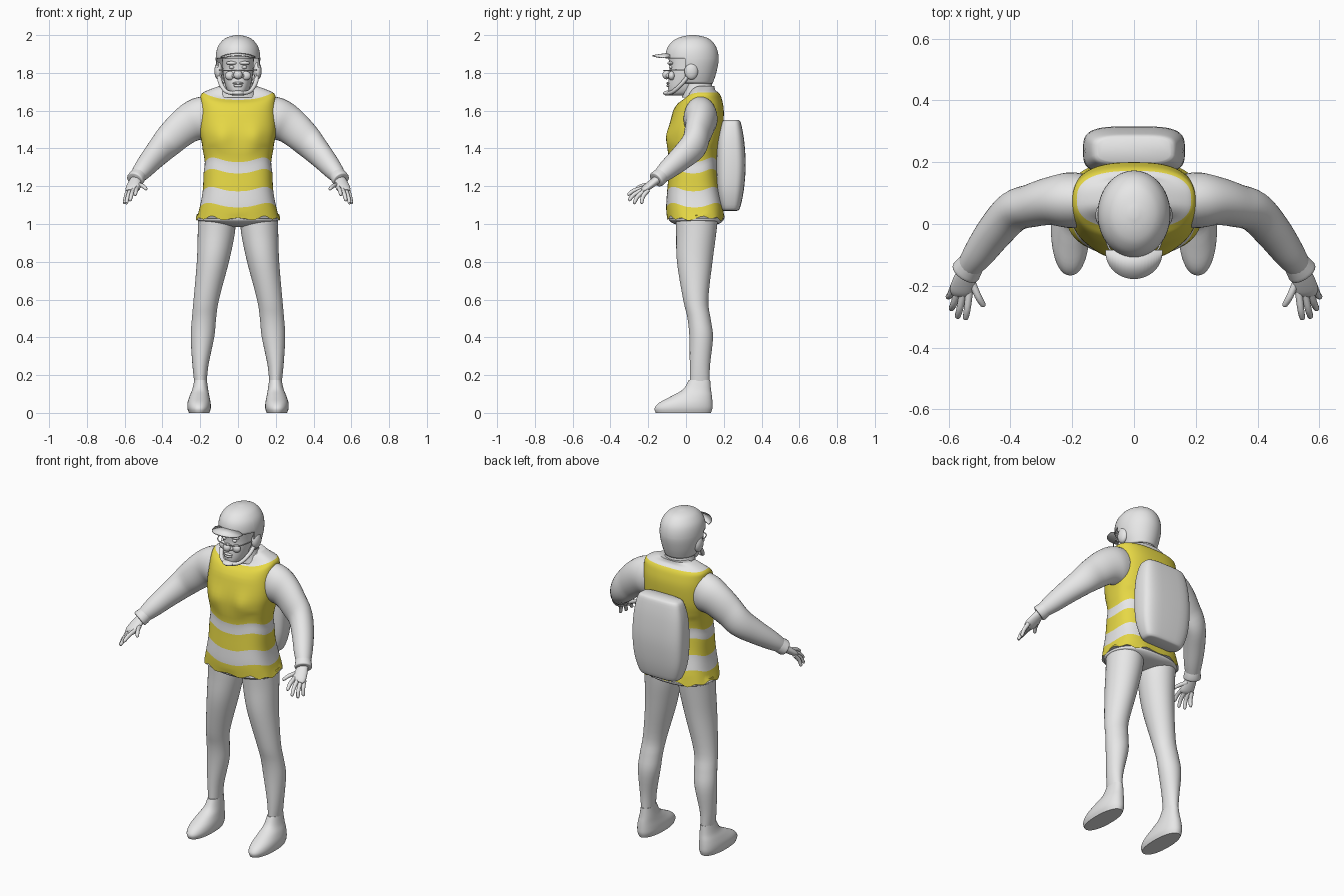
import bpy, bmesh, math
from mathutils import Vector, Matrix

if "Cube" in bpy.data.objects:
    bpy.data.objects.remove(bpy.data.objects["Cube"], do_unlink=True)


def material(name, colour):
    mat = bpy.data.materials.new(name)
    mat.use_nodes = True
    mat.diffuse_color = colour
    mat.node_tree.nodes["Principled BSDF"].inputs["Base Color"].default_value = colour
    return mat


GREY = material("light grey", (0.8, 0.8, 0.8, 1))
YELLOW = material("safety yellow", (0.8, 0.69, 0.06, 1))


def finish(name, bm, mirror=False, thickness=0):
    """Turn a bmesh into a smooth object, optionally mirrored or thickened."""
    bmesh.ops.recalc_face_normals(bm, faces=bm.faces[:])
    mesh = bpy.data.meshes.new(name)
    bm.to_mesh(mesh)
    bm.free()
    mesh.materials.append(GREY)
    mesh.materials.append(YELLOW)
    obj = bpy.data.objects.new(name, mesh)
    bpy.context.collection.objects.link(obj)
    bpy.ops.object.select_all(action="DESELECT")
    obj.select_set(True)
    bpy.context.view_layer.objects.active = obj
    bpy.ops.object.shade_smooth_by_angle(angle=math.radians(50))
    if thickness:
        obj.modifiers.new("thickness", "SOLIDIFY").thickness = thickness
    if mirror:
        obj.modifiers.new("mirror", "MIRROR").use_clip = False
    return obj


def smooth_rows(rows, steps=4):
    """Catmull-Rom interpolation through rows of numbers."""
    result = []
    last = len(rows) - 1
    for i in range(last):
        quad = (rows[max(i - 1, 0)], rows[i], rows[i + 1], rows[min(i + 2, last)])
        for s in range(steps):
            t = s / steps
            result.append([
                b + t * (c - a + t * (2 * a - 5 * b + 4 * c - d + t * (3 * (b - c) + d - a))) / 2
                for a, b, c, d in zip(*quad)])
    return result + [list(rows[-1])]


def skin(loops, colour=lambda row: 0, caps=True):
    """Bridge consecutive loops of points with quads."""
    bm = bmesh.new()
    rings = [[bm.verts.new(p) for p in loop] for loop in loops]
    for row, (low, high) in enumerate(zip(rings, rings[1:])):
        for k in range(len(low)):
            face = bm.faces.new((low[k - 1], low[k], high[k], high[k - 1]))
            face.material_index = colour(row)
    if caps:
        bm.faces.new(rings[0][::-1])
        top = bm.faces.new(rings[-1])
        top.material_index = 0
    return bm


def curved(value, power):
    return math.copysign(abs(value) ** (2 / power), value)


def level_loops(rows, power=2, sides=40):
    """Horizontal rings from rows of height, centre x, half width, front y, back y."""
    loops = []
    for z, cx, rx, front, back in rows:
        loop = []
        for k in range(sides):
            a = math.tau * k / sides
            loop.append(Vector((cx + rx * curved(math.cos(a), power),
                                (front + back) / 2 + (back - front) / 2 * curved(math.sin(a), power), z)))
        loops.append(loop)
    return loops


def column(name, rows, power=2, mirror=False):
    return finish(name, skin(level_loops(smooth_rows(rows), power)), mirror)


def limb(name, rows, sides=20, mirror=True):
    """Tube along a path from rows of x, y, z, sideways radius, upward radius."""
    rows = smooth_rows(rows)
    points = [Vector(r[:3]) for r in rows]
    loops = []
    for i, row in enumerate(rows):
        along = points[min(i + 1, len(points) - 1)] - points[max(i - 1, 0)]
        side = along.cross(Vector((0, 0, 1))).normalized()
        up = side.cross(along).normalized()
        loops.append([points[i] + side * row[3] * math.cos(math.tau * k / sides)
                      + up * row[4] * math.sin(math.tau * k / sides) for k in range(sides)])
    return finish(name, skin(loops), mirror)


def ball(name, place, size, mirror=False):
    bm = bmesh.new()
    bmesh.ops.create_uvsphere(bm, u_segments=24, v_segments=14, radius=1,
                              matrix=Matrix.Translation(place) @ Matrix.Diagonal((*size, 1)))
    return finish(name, bm, mirror)


# Vest: rings sit on the stripe borders, so whole rows take one colour
vest = smooth_rows([
    (1.03, 0, .222, -.1, .205), (1.1, 0, .203, -.105, .195), (1.185, 0, .187, -.1, .178),
    (1.28, 0, .182, -.092, .167), (1.34, 0, .176, -.09, .167), (1.42, 0, .19, -.097, .18),
    (1.5, 0, .204, -.092, .195), (1.6, 0, .203, -.068, .2), (1.66, 0, .2, -.045, .19),
    (1.69, 0, .192, -.02, .177), (1.71, 0, .155, 0, .155), (1.73, 0, .1, .01, .15)])


def vest_colour(row):
    z = (vest[row][0] + vest[row + 1][0]) / 2
    stripe = 1.1 < z < 1.185 or 1.28 < z < 1.34
    return 0 if stripe or z > 1.695 else 1


vest_loops = level_loops(vest, 2.6, 64)
for loop in vest_loops:
    for k, p in enumerate(loop):
        a = math.tau * k / len(loop)
        front = max(0, -math.sin(a))
        z = p.z
        # chest swell, scooped neckline, sagging stripes and ragged hem
        p.y -= 0.016 * front * math.exp(-((abs(p.x) - .09) / .05) ** 2 - ((z - 1.46) / .06) ** 2)
        if z > 1.6:
            p.z -= 0.4 * (z - 1.6) * front ** 2
        elif 1.05 < z < 1.4:
            p.z -= 0.012 * math.cos(4 * a)
        elif z < 1.05:
            p.z += 0.008 * math.sin(11 * a) + 0.006 * math.sin(5 * a)
finish("vest", skin(vest_loops, vest_colour))

# Shorts peeking out under the vest
column("shorts", [(.985, 0, .05, .0, .1), (1.0, 0, .13, -.06, .17), (1.015, 0, .205, -.085, .195),
                  (1.03, 0, .216, -.092, .2), (1.06, 0, .205, -.09, .19)], 2.4)

# Legs and shoes
column("legs", [(1.04, .112, .1, -.055, .17), (.95, .115, .098, -.052, .16), (.8, .133, .085, -.048, .14),
                (.6, .168, .067, -.015, .118), (.5, .18, .064, .008, .13), (.4, .188, .062, .018, .143),
                (.25, .199, .042, .02, .127), (.14, .198, .031, .02, .124)], mirror=True)
column("shoes", [(0, .206, .054, -.16, .132), (.025, .206, .062, -.166, .14), (.055, .206, .061, -.14, .14),
                 (.09, .204, .052, -.075, .137), (.125, .2, .042, -.015, .132),
                 (.175, .198, .033, .015, .128)], 2.2, True)

# Arms with loose cuffs
limb("arms", [(.15, .075, 1.565, .085, .115), (.21, .077, 1.555, .09, .112), (.27, .074, 1.525, .078, .1),
              (.33, .06, 1.475, .07, .09), (.39, .04, 1.415, .066, .08), (.45, -.025, 1.35, .06, .066),
              (.505, -.1, 1.285, .05, .052), (.542, -.15, 1.24, .036, .036)], 28)
limb("cuffs", [(.52, -.12, 1.268, .04, .04), (.535, -.142, 1.247, .046, .044),
               (.546, -.158, 1.234, .047, .042), (.546, -.158, 1.234, .028, .025)])

# Hands
limb("palms", [(.538, -.14, 1.245, .026, .022), (.548, -.18, 1.215, .036, .021),
               (.557, -.215, 1.188, .039, .018), (.56, -.232, 1.176, .03, .01)])
fingers = {
    "thumbs": ((.53, -.175, 1.21), (.485, -.268, 1.185)),
    "index_fingers": ((.532, -.215, 1.193), (.545, -.31, 1.155)),
    "middle_fingers": ((.552, -.22, 1.185), (.572, -.305, 1.125)),
    "ring_fingers": ((.57, -.215, 1.18), (.592, -.278, 1.108)),
    "little_fingers": ((.582, -.2, 1.18), (.602, -.238, 1.108)),
}
for name, (base, tip) in fingers.items():
    base, tip = Vector(base), Vector(tip)
    bend = base.lerp(tip, 0.55) + Vector((0, -.006, .006))
    limb(name, [(*base, .012, .012), (*bend, .011, .011), (*base.lerp(tip, .93), .009, .009),
                (*tip, .003, .003)], 10)

# Neck, head and face
column("neck", [(1.67, 0, .11, -.02, .15), (1.72, 0, .085, -.02, .14), (1.8, 0, .075, -.03, .13)])
column("head", [(1.68, 0, .028, -.075, .03), (1.695, 0, .048, -.09, .07), (1.73, 0, .066, -.095, .12),
                (1.79, 0, .079, -.09, .14), (1.83, 0, .082, -.088, .15), (1.9, 0, .085, -.095, .15)], 2.3)
ball("nose", (0, -.103, 1.79), (.024, .022, .024))
ball("nostrils", (.018, -.094, 1.785), (.014, .014, .012), True)
ball("brows", (.034, -.082, 1.852), (.03, .016, .01), True)
ball("eyes", (.033, -.08, 1.83), (.014, .01, .009), True)
ball("cheeks", (.042, -.076, 1.785), (.026, .018, .024), True)
ball("upper_lip", (0, -.092, 1.745), (.028, .012, .007))
ball("lower_lip", (0, -.091, 1.732), (.024, .012, .008))

# Helmet shell with the face opening cut away
shell = skin(level_loops(smooth_rows([
    (1.745, 0, .088, -.05, .142), (1.8, 0, .108, -.09, .16), (1.87, 0, .118, -.109, .173),
    (1.93, 0, .11, -.1, .163), (1.97, 0, .084, -.068, .135), (1.99, 0, .052, -.028, .1),
    (2, 0, .012, .02, .05)]), sides=48))
for point, normal in (((0, 0, 1.875), (0, 0, 1)), ((0, -.005, 0), (0, 1, 0))):
    bmesh.ops.bisect_plane(shell, geom=shell.verts[:] + shell.edges[:] + shell.faces[:],
                           plane_co=point, plane_no=normal)
opening = [f for f in shell.faces
           if len(f.verts) > 10 and f.calc_center_median().z < 1.8
           or f.calc_center_median().z < 1.875 and f.calc_center_median().y < -.005]
bmesh.ops.delete(shell, geom=opening, context="FACES")
finish("helmet", shell, thickness=0.008)

# Arched half-round brim
brim = bmesh.new()
edges = []
for k in range(25):
    a = math.pi * k / 24
    x = .092 * math.cos(a)
    z = 1.908 - 2.6 * x * x
    edges.append((brim.verts.new((x, -.085, z)),
                  brim.verts.new((x, -.092 - .086 * math.sin(a), z - .014 * math.sin(a)))))
for (a, b), (c, d) in zip(edges, edges[1:]):
    brim.faces.new((a, b, d, c))
finish("brim", brim, thickness=0.006)

# Ear cups, chin strap and spectacles
ball("ear_cups", (.103, .028, 1.81), (.022, .036, .046), True)
limb("chin_straps", [(.1, .015, 1.79, .012, .01), (.092, -.02, 1.745, .012, .011),
                     (.06, -.07, 1.7, .011, .01), (.0, -.105, 1.69, .011, .011)], 12)
ball("chin_cup", (0, -.088, 1.693), (.036, .034, .014))
limb("spectacle_frames", [(.1, .02, 1.815, .003, .003), (.088, -.06, 1.815, .003, .003),
                          (.06, -.1, 1.812, .003, .003), (0, -.118, 1.812, .003, .003)], 8)

# Backpack
column("backpack", [(1.07, 0, .1, .2, .27), (1.085, 0, .128, .185, .286), (1.18, 0, .157, .165, .306),
                    (1.31, 0, .165, .16, .316), (1.44, 0, .158, .165, .308), (1.53, 0, .138, .185, .292),
                    (1.55, 0, .118, .2, .28)], 3.6)
